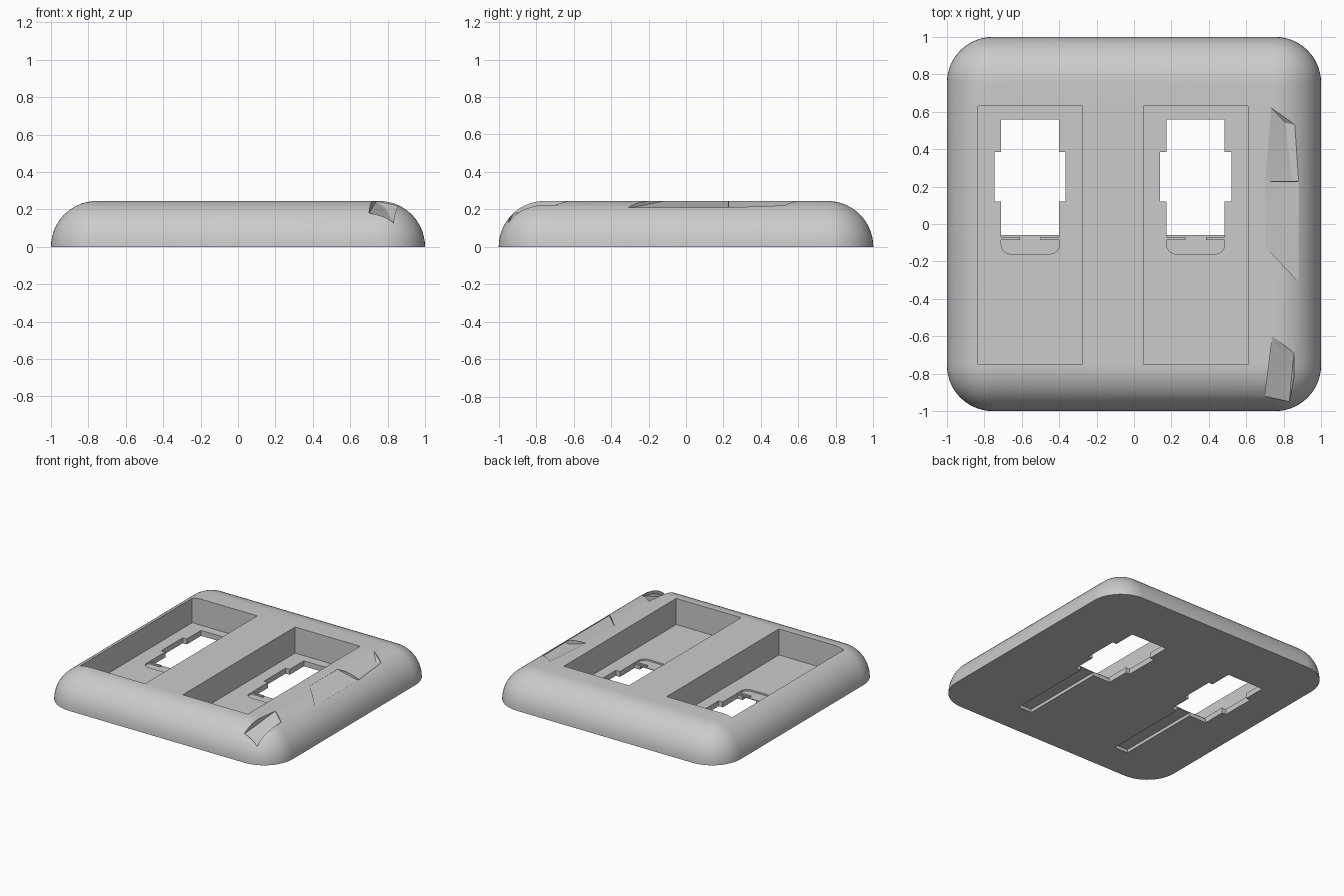
import bpy, bmesh
from math import sin, cos, pi, radians

if "Cube" in bpy.data.objects:
    bpy.data.objects.remove(bpy.data.objects["Cube"])

grey = bpy.data.materials.new("light_grey")
grey.use_nodes = True
grey.diffuse_color = (0.6, 0.6, 0.6, 1)
grey.node_tree.nodes["Principled BSDF"].inputs["Base Color"].default_value = (0.6, 0.6, 0.6, 1)

R = 0.245           # edge radius and plate height
FLOOR = 0.042       # pocket floor height


def hull(name, points):
    """Convex solid around the given points."""
    bm = bmesh.new()
    for p in points:
        bm.verts.new(p)
    bmesh.ops.convex_hull(bm, input=bm.verts[:])
    bmesh.ops.dissolve_limit(bm, angle_limit=0.001, verts=bm.verts[:], edges=bm.edges[:])
    bmesh.ops.recalc_face_normals(bm, faces=bm.faces[:])
    me = bpy.data.meshes.new(name)
    bm.to_mesh(me)
    bm.free()
    ob = bpy.data.objects.new(name, me)
    bpy.context.scene.collection.objects.link(ob)
    me.materials.append(grey)
    return ob


def box(name, x0, x1, y0, y1, z0, z1):
    return hull(name, [(x, y, z) for x in (x0, x1) for y in (y0, y1) for z in (z0, z1)])


def prism(name, outline, z0, z1):
    return hull(name, [(x, y, z) for x, y in outline for z in (z0, z1)])


def chip(name, points):
    """Wedge cutter: the points and copies lifted clear of the plate."""
    return hull(name, points + [(x, y, 0.45) for x, y, z in points])


def rounded(x0, x1, y0, y1, r, steps=6):
    """Outline with the two corners on the low y side rounded."""
    pts = [(x0, y1), (x1, y1)]
    for i in range(steps + 1):
        a = i / steps * pi / 2
        pts.append((x0 + r - r * cos(a), y0 + r - r * sin(a)))
        pts.append((x1 - r + r * cos(a), y0 + r - r * sin(a)))
    return pts


def cut(target, cutter):
    cutter.hide_render = True
    mod = target.modifiers.new("cut", 'BOOLEAN')
    mod.operation, mod.solver, mod.object = 'DIFFERENCE', 'EXACT', cutter
    bpy.context.view_layer.objects.active = target
    bpy.ops.object.modifier_apply(modifier=mod.name)
    bpy.data.objects.remove(cutter)


# Plate: square with spherical corners and quarter-round edges, flat below
N, C = 14, 1 - R
dome = []
for k in range(N + 1):
    t = k / N * pi / 2
    for q in range(4):
        sx, sy = ((1, 1), (-1, 1), (-1, -1), (1, -1))[q]
        for i in range(N + 1 if k < N else 1):
            a = (q + i / N) * pi / 2
            r = R * cos(t) if k < N else 0
            dome.append((sx * C + r * cos(a), sy * C + r * sin(a), R * sin(t)))
plate = hull("cover_plate", dome)

# Two pockets, each with a stepped window, a lip recess and an underside groove
for cx in (-0.555, 0.33):
    cut(plate, box("pocket", cx - 0.28, cx + 0.28, -0.75, 0.63, FLOOR, 0.4))
    cut(plate, box("window", cx - 0.155, cx + 0.155, -0.06, 0.56, -0.1, 0.1))
    cut(plate, box("window_notch", cx - 0.19, cx + 0.19, 0.12, 0.385, -0.1, 0.1))
    cut(plate, prism("lip", rounded(cx - 0.155, cx + 0.155, -0.16, -0.05, 0.05), 0.03, 0.1))
    cut(plate, box("groove", cx - 0.005, cx + 0.11, -0.74, -0.05, -0.1, 0.024))
    for s in (-1, 1):
        lo, hi = sorted((cx + s * 0.055, cx + s * 0.155))
        box("retaining_rib", lo, hi, -0.085, -0.07, 0.028, 0.04)

# Chips along the left shoulder
cut(plate, chip("front_chip", [(0.74, -0.60, 0.244), (0.70, -0.92, 0.178), (0.79, -0.69, 0.205),
                               (0.83, -0.95, 0.125), (0.855, -0.69, 0.22), (0.855, -0.82, 0.19)]))
cut(plate, chip("rear_chip", [(0.735, 0.62, 0.244), (0.70, 0.23, 0.244), (0.81, 0.54, 0.21),
                              (0.845, 0.23, 0.2), (0.86, 0.53, 0.218), (0.88, 0.23, 0.205)]))
cut(plate, chip("middle_chip", [(0.70, 0.225, 0.244), (0.70, -0.12, 0.244), (0.86, 0.225, 0.208),
                                (0.88, -0.31, 0.206), (0.88, 0.225, 0.207)]))

# Smooth rounded edges, crisp cuts
bpy.ops.object.select_all(action='DESELECT')
plate.select_set(True)
bpy.context.view_layer.objects.active = plate
bpy.ops.object.shade_smooth_by_angle(angle=radians(14))
